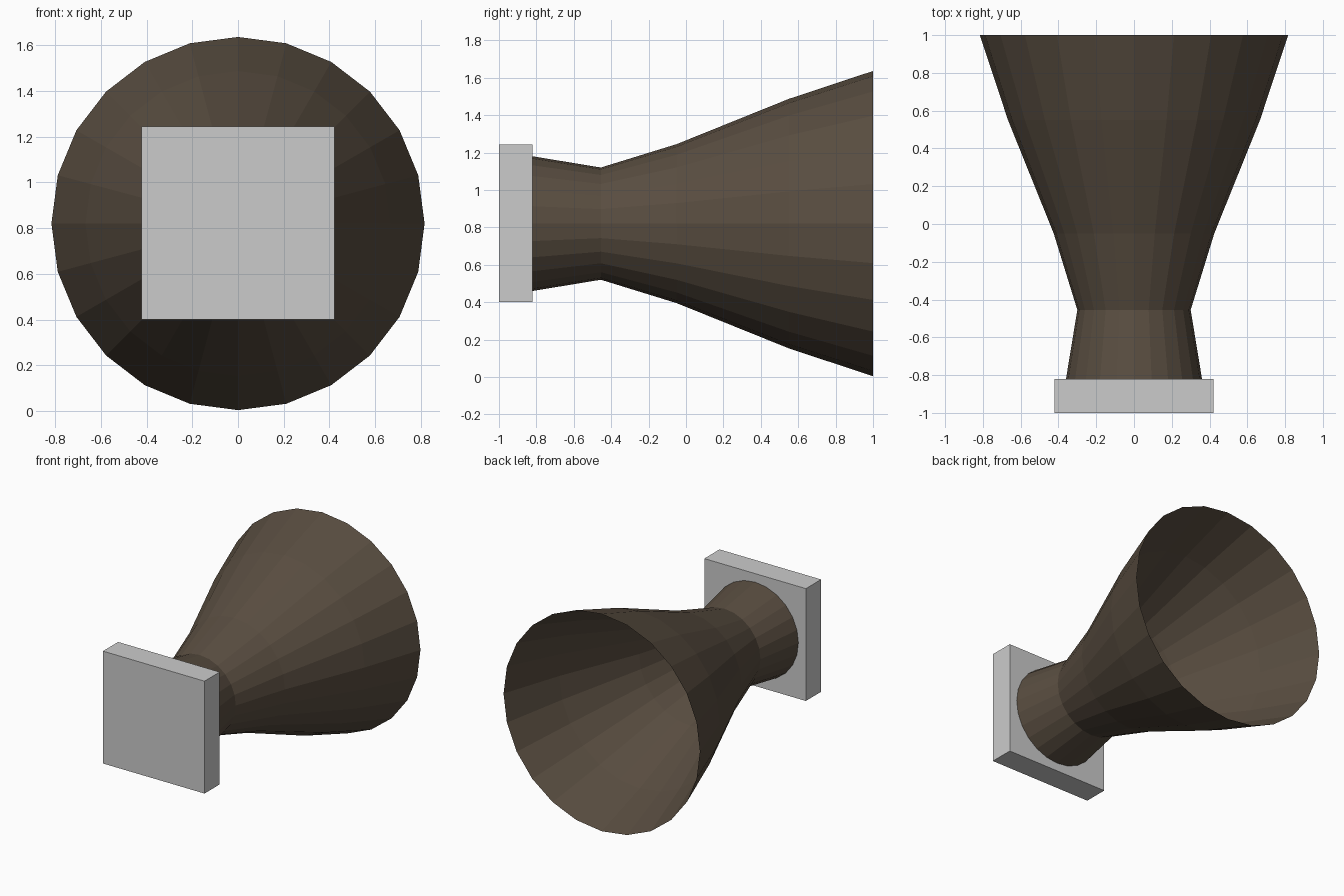
import bpy, bmesh, math

if "Cube" in bpy.data.objects:
    bpy.data.objects.remove(bpy.data.objects["Cube"])

CZ = 0.82      # height of the nozzle axis
SIDES = 24


def finish(bm, name, material=None):
    bmesh.ops.recalc_face_normals(bm, faces=bm.faces)
    mesh = bpy.data.meshes.new(name)
    bm.to_mesh(mesh)
    bm.free()
    obj = bpy.data.objects.new(name, mesh)
    bpy.context.collection.objects.link(obj)
    if material:
        mesh.materials.append(material)
    return obj


# Dark brown metal for the bell
brown = bpy.data.materials.new("dark_brown_metal")
brown.diffuse_color = (0.10, 0.075, 0.052, 1)
brown.use_nodes = True
brown.node_tree.nodes["Principled BSDF"].inputs["Base Color"].default_value = brown.diffuse_color

# Flared bell: thin open shell, (y, radius) profile spun about the y axis
profile = [(-0.82, 0.36), (-0.455, 0.30), (-0.05, 0.425), (0.55, 0.667), (1.0, 0.816)]
bm = bmesh.new()
rings = []
for y, r in profile:
    rings.append([bm.verts.new((r * math.sin(2 * math.pi * i / SIDES), y,
                                CZ + r * math.cos(2 * math.pi * i / SIDES)))
                  for i in range(SIDES)])
for a, b in zip(rings, rings[1:]):
    for i in range(SIDES):
        j = (i + 1) % SIDES
        bm.faces.new((a[i], a[j], b[j], b[i]))
finish(bm, "nozzle_bell", brown)

# Square mounting plate
bm = bmesh.new()
bmesh.ops.create_cube(bm, size=1)
bmesh.ops.scale(bm, vec=(0.844, 0.18, 0.844), verts=bm.verts)
bmesh.ops.translate(bm, vec=(0, -0.91, CZ + 0.002), verts=bm.verts)
finish(bm, "mounting_plate")
